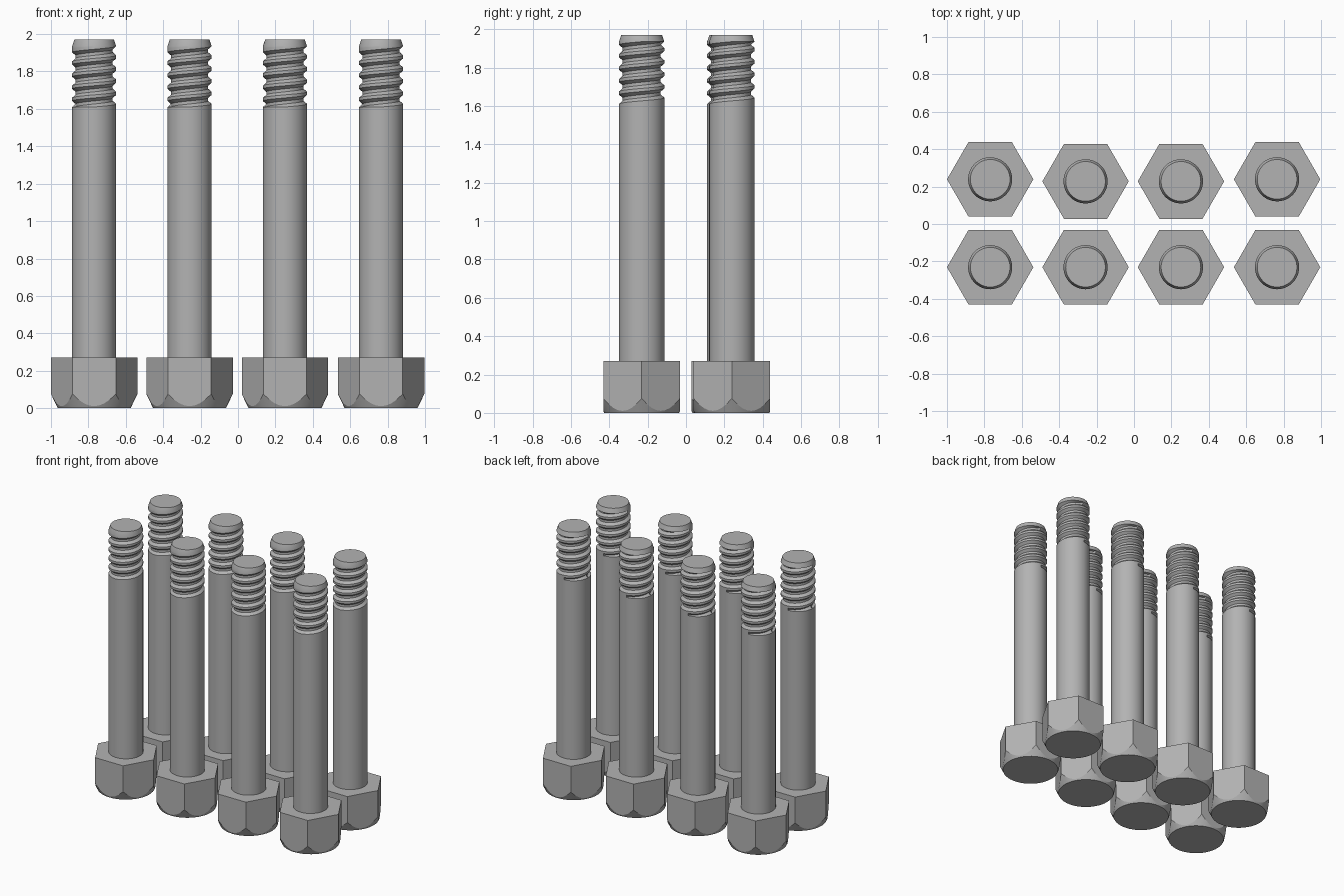
import bpy
import bmesh
from math import cos, sin, pi, radians

if "Cube" in bpy.data.objects:
    bpy.data.objects.remove(bpy.data.objects["Cube"], do_unlink=True)

# Plain grey steel for everything
STEEL = (0.45, 0.45, 0.45, 1)
steel = bpy.data.materials.new("grey steel")
steel.use_nodes = True
steel.diffuse_color = STEEL
steel.node_tree.nodes["Principled BSDF"].inputs["Base Color"].default_value = STEEL

HEAD_TOP, APOTHEM, CHAMFER_R, CHAMFER_SLOPE = 0.27, 0.2, 0.195, 2.1
SHAFT_R, ROOT_R, TIP_R = 0.118, 0.099, 0.106
THREAD_START, THREAD_END, TIP_TOP = 1.61, 1.935, 1.97
PITCH, SEGMENTS = 0.065, 48


def loft(name, rings):
    """Skin closed rings of points, bottom to top, and cap both ends."""
    bm = bmesh.new()
    loops = [[bm.verts.new(p) for p in ring] for ring in rings]
    n = len(rings[0])
    for low, high in zip(loops, loops[1:]):
        for i in range(n):
            j = (i + 1) % n
            bm.faces.new((low[i], low[j], high[j], high[i]))
    bm.faces.new(loops[0][::-1])
    bm.faces.new(loops[-1])
    bmesh.ops.remove_doubles(bm, verts=bm.verts, dist=0.0001)
    mesh = bpy.data.meshes.new(name)
    bm.to_mesh(mesh)
    bm.free()
    mesh.materials.append(steel)
    return mesh


def circle(r, z):
    return [(r * cos(a), r * sin(a), z) for a in ANGLES]


ANGLES = [2 * pi * i / SEGMENTS for i in range(SEGMENTS)]


# Hexagonal head, its lower corners cut by a cone
def hex_radius(a):
    return APOTHEM / cos((a % (pi / 3)) - pi / 6)


def hex_ring(height):
    return [(hex_radius(a) * cos(a), hex_radius(a) * sin(a), height(hex_radius(a)))
            for a in ANGLES]


head_mesh = loft("head", [
    circle(CHAMFER_R, 0),
    hex_ring(lambda r: (r - CHAMFER_R) * CHAMFER_SLOPE),
    hex_ring(lambda r: HEAD_TOP),
])


# Threaded shank: rings follow the helix and flatten out at both ends
def thread_point(a, step, radius):
    z = THREAD_START + PITCH * (step + a / (2 * pi))
    if z <= THREAD_START or z >= THREAD_END:
        radius = SHAFT_R
    z = min(max(z, THREAD_START), THREAD_END)
    return (radius * cos(a), radius * sin(a), z)


def thread_mesh():
    # The helix climbs one pitch per turn, so each ring is joined to the next turn
    bm = bmesh.new()
    profile = [(0, SHAFT_R), (0.25, SHAFT_R), (0.5, ROOT_R), (0.75, ROOT_R)]
    turns = int((THREAD_END - THREAD_START) / PITCH) + 2
    steps = [(t + f, r) for t in range(-1, turns) for f, r in profile]
    angles = ANGLES + [2 * pi]
    grid = [[bm.verts.new(thread_point(a, s, r)) for a in angles] for s, r in steps]
    for low, high in zip(grid, grid[1:]):
        for i in range(SEGMENTS):
            bm.faces.new((low[i], low[i + 1], high[i + 1], high[i]))
    # Plain shank below, tapered tip above
    bands = [(HEAD_TOP - 0.02, SHAFT_R, THREAD_START, SHAFT_R),
             (THREAD_END, SHAFT_R, TIP_TOP, TIP_R)]
    for z0, r0, z1, r1 in bands:
        low = [bm.verts.new(p) for p in circle(r0, z0)]
        high = [bm.verts.new(p) for p in circle(r1, z1)]
        for i in range(SEGMENTS):
            j = (i + 1) % SEGMENTS
            bm.faces.new((low[i], low[j], high[j], high[i]))
    bm.faces.new(high)
    bmesh.ops.remove_doubles(bm, verts=bm.verts, dist=0.0001)
    bmesh.ops.dissolve_degenerate(bm, edges=bm.edges, dist=0.0001)
    mesh = bpy.data.meshes.new("shank")
    bm.to_mesh(mesh)
    bm.free()
    mesh.materials.append(steel)
    return mesh


shank_mesh = thread_mesh()


def place(name, mesh, x, y):
    obj = bpy.data.objects.new(name, mesh)
    obj.location = (x, y, 0)
    bpy.context.collection.objects.link(obj)
    return obj


# Two rows of four bolts
columns = [(-0.769, 0.239), (-0.259, 0.228), (0.251, 0.228), (0.765, 0.239)]
bolts = []
for n, (x, back_y) in enumerate(columns, 1):
    for row, y in (("front", -0.231), ("back", back_y)):
        bolts.append(place(f"{row}_bolt_head_{n}", head_mesh, x, y))
        bolts.append(place(f"{row}_bolt_shank_{n}", shank_mesh, x, y))

# Smooth round surfaces, crisp edges
for obj in bolts[:2]:
    bpy.ops.object.select_all(action='DESELECT')
    obj.select_set(True)
    bpy.context.view_layer.objects.active = obj
    bpy.ops.object.shade_smooth_by_angle(angle=radians(25))
